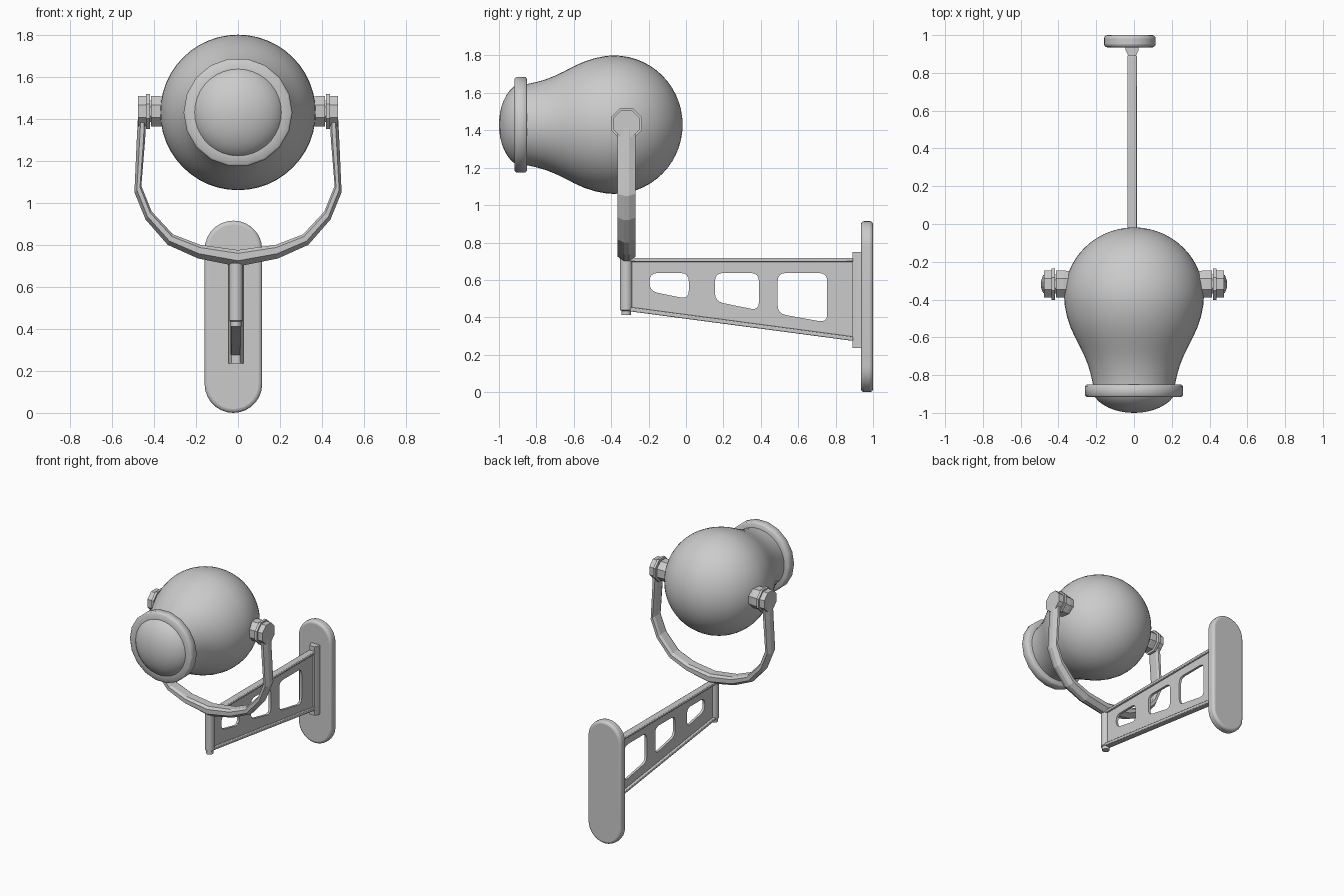
import bpy, bmesh, math
from mathutils import Vector, Matrix

if "Cube" in bpy.data.objects:
    bpy.data.objects.remove(bpy.data.objects["Cube"])

grey = bpy.data.materials.new("painted grey metal")
grey.diffuse_color = (0.6, 0.6, 0.6, 1)
grey.use_nodes = True
grey.node_tree.nodes["Principled BSDF"].inputs["Base Color"].default_value = grey.diffuse_color


def finish(name, bm, angle=30, bevel=0, segments=2):
    bmesh.ops.recalc_face_normals(bm, faces=bm.faces)
    me = bpy.data.meshes.new(name)
    bm.to_mesh(me)
    bm.free()
    me.materials.append(grey)
    ob = bpy.data.objects.new(name, me)
    bpy.context.collection.objects.link(ob)
    if bevel:
        m = ob.modifiers.new("soft edges", 'BEVEL')
        m.width, m.segments = bevel, segments
        m.limit_method, m.angle_limit = 'ANGLE', math.radians(40)
    bpy.ops.object.select_all(action='DESELECT')
    ob.select_set(True)
    bpy.context.view_layer.objects.active = ob
    if angle:
        bpy.ops.object.shade_smooth_by_angle(angle=math.radians(angle))
    return ob


def prism(name, pts, depth, place, **kw):
    """Extrude a 2D outline; place maps (u, v, depth) to a position."""
    bm = bmesh.new()
    a = [bm.verts.new(place(u, v, depth[0])) for u, v in pts]
    b = [bm.verts.new(place(u, v, depth[1])) for u, v in pts]
    bm.faces.new(a)
    bm.faces.new(b)
    for i in range(len(pts)):
        j = (i + 1) % len(pts)
        bm.faces.new((a[i], a[j], b[j], b[i]))
    return finish(name, bm, **kw)


def lathe(name, profile, n, place, turn=0.0, closed=False, **kw):
    """Revolve (radius, along) points; place maps (c, s, along)."""
    bm = bmesh.new()
    rings = []
    for r, t in profile:
        if r < 1e-6:
            rings.append([bm.verts.new(place(0, 0, t))] * n)
        else:
            rings.append([bm.verts.new(place(r * math.cos(2 * math.pi * i / n + turn),
                                             r * math.sin(2 * math.pi * i / n + turn), t))
                          for i in range(n)])
    pairs = list(zip(rings, rings[1:])) + ([(rings[-1], rings[0])] if closed else [])
    for p, q in pairs:
        for i in range(n):
            j = (i + 1) % n
            bm.faces.new(list(dict.fromkeys((p[i], p[j], q[j], q[i]))))
    return finish(name, bm, **kw)


def round_corners(pts, r, steps=4):
    out = []
    for i, p in enumerate(pts):
        p, a, b = Vector(p), Vector(pts[i - 1]), Vector(pts[(i + 1) % len(pts)])
        s, e = p + (a - p).normalized() * r, p + (b - p).normalized() * r
        for k in range(steps + 1):
            t = k / steps
            out.append(tuple(s * (1 - t) ** 2 + p * 2 * t * (1 - t) + e * t * t))
    return out


LZ, BX, YY = 1.43, -0.01, -0.318      # lamp axis height, bracket x, yoke y
side = lambda u, v, d: (BX + d, u, v)
lamp = lambda c, s, t: (c, t, LZ + s)

# Wall plate: upright stadium with rounded rim
cx, r = -0.022, 0.137
outline = [(cx + r * math.cos(math.pi * k / 14), 0.778 + r * math.sin(math.pi * k / 14)) for k in range(15)]
outline += [(cx - r * math.cos(math.pi * k / 14), 0.137 - r * math.sin(math.pi * k / 14)) for k in range(15)]
prism("wall_plate", outline, (0.935, 1.0), lambda u, v, d: (u, d, v), bevel=0.018, segments=3)

# Mounting strip between plate and arm
prism("mounting_strip", [(-0.035, 0.945), (-0.035, 0.92), (-0.02, 0.89), (0.02, 0.89), (0.035, 0.92), (0.035, 0.945)],
      (0.235, 0.75), lambda u, v, d: (BX + u, v, d))

# Arm web with three rounded windows
cu = bpy.data.curves.new("web_outline", 'CURVE')
cu.dimensions, cu.fill_mode, cu.extrude = '2D', 'BOTH', 0.009
holes = [[(-0.195, 0.637), (0.015, 0.637), (0.015, 0.497), (-0.195, 0.54)],
         [(0.155, 0.637), (0.39, 0.637), (0.39, 0.437), (0.155, 0.485)],
         [(0.49, 0.637), (0.755, 0.637), (0.755, 0.372), (0.49, 0.42)]]
for pts in [[(-0.31, 0.71), (0.9, 0.71), (0.9, 0.28), (-0.31, 0.44)]] + [round_corners(h, 0.045) for h in holes]:
    sp = cu.splines.new('POLY')
    sp.points.add(len(pts) - 1)
    for p, (u, v) in zip(sp.points, pts):
        p.co = (u, v, 0, 1)
    sp.use_cyclic_u = True
tmp = bpy.data.objects.new("web_outline", cu)
bpy.context.collection.objects.link(tmp)
me = bpy.data.meshes.new_from_object(tmp.evaluated_get(bpy.context.evaluated_depsgraph_get()))
bm = bmesh.new()
bm.from_mesh(me)
bmesh.ops.remove_doubles(bm, verts=bm.verts, dist=1e-5)
bm.transform(Matrix(((0, 0, 1, BX), (1, 0, 0, 0), (0, 1, 0, 0), (0, 0, 0, 1))))
bpy.data.objects.remove(tmp)
finish("arm_web", bm)

# Flanges along the top and the sloping bottom of the arm
prism("top_flange", [(-0.3, 0.697), (-0.3, 0.717), (0.893, 0.717), (0.893, 0.697)], (-0.025, 0.025), side, bevel=0.005)
prism("bottom_flange", [(-0.3, 0.432), (-0.3, 0.455), (0.893, 0.297), (0.893, 0.274)], (-0.025, 0.025), side, bevel=0.005)

# Front post carrying the yoke
lathe("front_post", [(0, 0.412), (0.026, 0.412), (0.026, 0.435), (0.034, 0.44), (0.034, 0.712), (0.028, 0.72), (0.028, 0.76), (0, 0.76)],
      14, lambda c, s, t: (BX + c, -0.32 + s, t))

# Yoke: ridged strap swept round a U
outer = [(0.475, 1.43), (0.482, 1.3), (0.493, 1.05), (0.44, 0.92), (0.335, 0.8), (0.19, 0.735), (0, 0.697)]
inner = [(0.436, 1.43), (0.442, 1.3), (0.460, 1.08), (0.412, 0.96), (0.31, 0.85), (0.18, 0.80), (0, 0.775)]
mirror = lambda pts: pts + [(-x, z) for x, z in pts[-2::-1]]
section = [(0, -0.014), (0.35, -0.048), (0.8, -0.048), (1, -0.03), (1, 0.03), (0.8, 0.048), (0.35, 0.048), (0, 0.014)]
bm = bmesh.new()
loops = []
for (ox, oz), (ix, iz) in zip(mirror(outer), mirror(inner)):
    loops.append([bm.verts.new((ox + (ix - ox) * t, YY + d, oz + (iz - oz) * t)) for t, d in section])
for p, q in zip(loops, loops[1:]):
    for i in range(8):
        j = (i + 1) % 8
        bm.faces.new((p[i], p[j], q[j], q[i]))
bm.faces.new(loops[0])
bm.faces.new(loops[-1])
finish("yoke", bm, angle=0)

# Pivot knobs: yoke eye, collar and inner nut
knob = [(0, 0.33), (0.072, 0.33), (0.078, 0.372), (0.078, 0.413), (0.055, 0.413), (0.055, 0.419), (0.09, 0.419),
        (0.09, 0.437), (0.078, 0.437), (0.078, 0.476), (0, 0.476)]
for s, word in ((1, "right"), (-1, "left")):
    lathe(word + "_pivot_knob", knob, 8, lambda c, q, t: (s * t, YY + c, LZ + 0.005 + q), turn=math.pi / 8, angle=0)

# Lamp housing: round back flowing into a narrower neck
body = [(0.37 * math.sin(a), -0.385 + 0.367 * math.cos(a)) for a in [math.pi * k / 28 for k in range(16)]]
body += [(0.355, -0.49), (0.337, -0.545), (0.312, -0.6), (0.286, -0.65), (0.262, -0.7), (0.242, -0.75),
         (0.228, -0.8), (0.218, -0.845), (0.215, -0.88), (0, -0.88)]
lathe("lamp_housing", body, 48, lamp, angle=40)

# Rim ring
lathe("rim_ring", [(0.2, -0.85), (0.25, -0.85), (0.259, -0.858), (0.259, -0.908), (0.25, -0.916), (0.2, -0.916)],
      18, lamp, closed=True, angle=50)

# Domed lens
dome = [(0.226 * math.sin(math.pi / 2 * k / 10), -0.86 - 0.14 * math.cos(math.pi / 2 * k / 10)) for k in range(11)]
lathe("lens", dome + [(0, -0.86)], 36, lamp, angle=40)
